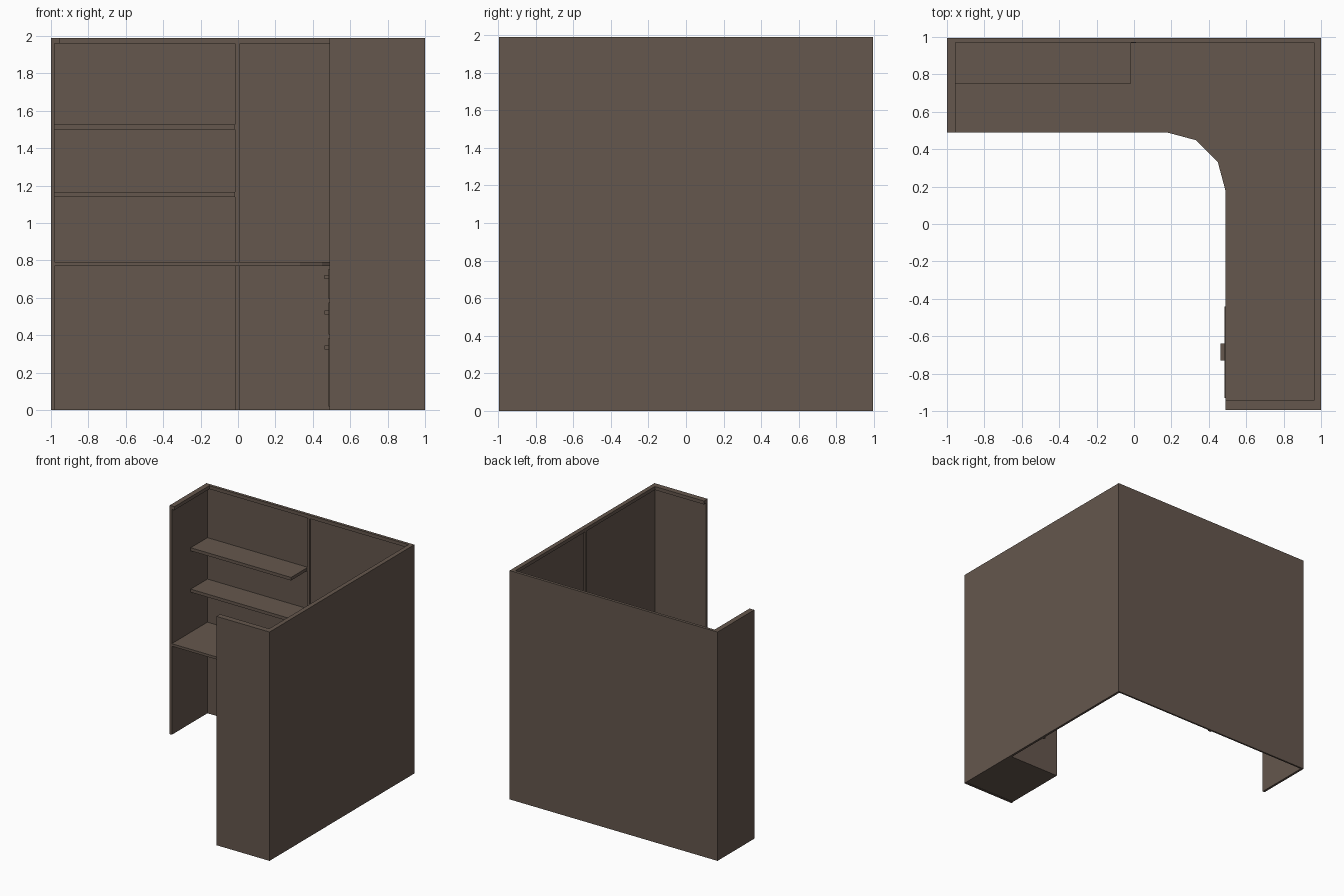
import bpy, bmesh, math

if "Cube" in bpy.data.objects:
    bpy.data.objects.remove(bpy.data.objects["Cube"])

mat = bpy.data.materials.new("warm_brown")
mat.diffuse_color = (0.13, 0.095, 0.075, 1)
mat.use_nodes = True
mat.node_tree.nodes["Principled BSDF"].inputs["Base Color"].default_value = mat.diffuse_color


def finish(name, bm):
    bmesh.ops.recalc_face_normals(bm, faces=bm.faces)
    mesh = bpy.data.meshes.new(name)
    bm.to_mesh(mesh)
    bm.free()
    mesh.materials.append(mat)
    ob = bpy.data.objects.new(name, mesh)
    bpy.context.collection.objects.link(ob)
    return ob


def prism(name, pts, z0, z1):
    """Extrude a plan outline from z0 to z1."""
    bm = bmesh.new()
    face = bm.faces.new([bm.verts.new((x, y, z0)) for x, y in pts])
    ext = bmesh.ops.extrude_face_region(bm, geom=[face])
    verts = [g for g in ext["geom"] if isinstance(g, bmesh.types.BMVert)]
    bmesh.ops.translate(bm, verts=verts, vec=(0, 0, z1 - z0))
    return finish(name, bm)


def box(name, x0, x1, y0, y1, z0, z1):
    return prism(name, [(x0, y0), (x1, y0), (x1, y1), (x0, y1)], z0, z1)


def wall_outline(left, back, right, front):
    """Plan of the continuous wall, given its inner faces."""
    return [(-1, E), (-1, Y), (1, Y), (1, -Y), (E, -Y), (E, front),
            (right, front), (right, back), (left, back), (left, E)]


Y, H, E = 0.995, 1.99, 0.49
E_LEFT = E

# Partition walls and the wider cap rail on top
prism("partition_walls", wall_outline(-0.98, 0.98, 0.98, -0.975), 0, 1.96)
prism("wall_cap_rail", wall_outline(-0.955, 0.97, 0.962, -0.945), 1.96, H)

# Posts at the middle of the two long walls
box("back_wall_post", -0.015, 0.01, 0.968, 0.985, 0, 1.96)
box("right_wall_post", 0.965, 0.985, -0.012, 0.012, 0, 1.96)

# Corner desk top with a faceted inner curve
R = 0.315
C = E - R
arc = [(C + R * math.cos(math.radians(a)), C + R * math.sin(math.radians(a)))
       for a in (90, 60, 30, 0)]
prism("desk_top", [(-0.98, 0.98), (-0.98, E)] + arc +
      [(E, -0.975), (0.98, -0.975), (0.98, 0.98)], 0.77, 0.792)

# Wall shelves
for i, z in enumerate((1.14, 1.50)):
    box(f"shelf_{i + 1}", -0.98, -0.015, 0.75, 0.98, z, z + 0.027)

# Drawer pedestal with fronts and handles
box("drawer_cabinet", E, 0.98, -0.975, -0.41, 0.003, 0.77)
drawers = [(0.02, 0.385, 0.335), (0.405, 0.575, 0.522), (0.595, 0.755, 0.712)]
for i, (z0, z1, h) in enumerate(drawers):
    box(f"drawer_front_{i + 1}", 0.485, 0.495, -0.93, -0.44, z0, z1)
    box(f"drawer_handle_{i + 1}", 0.463, 0.488, -0.73, -0.64, h - 0.01, h + 0.01)
